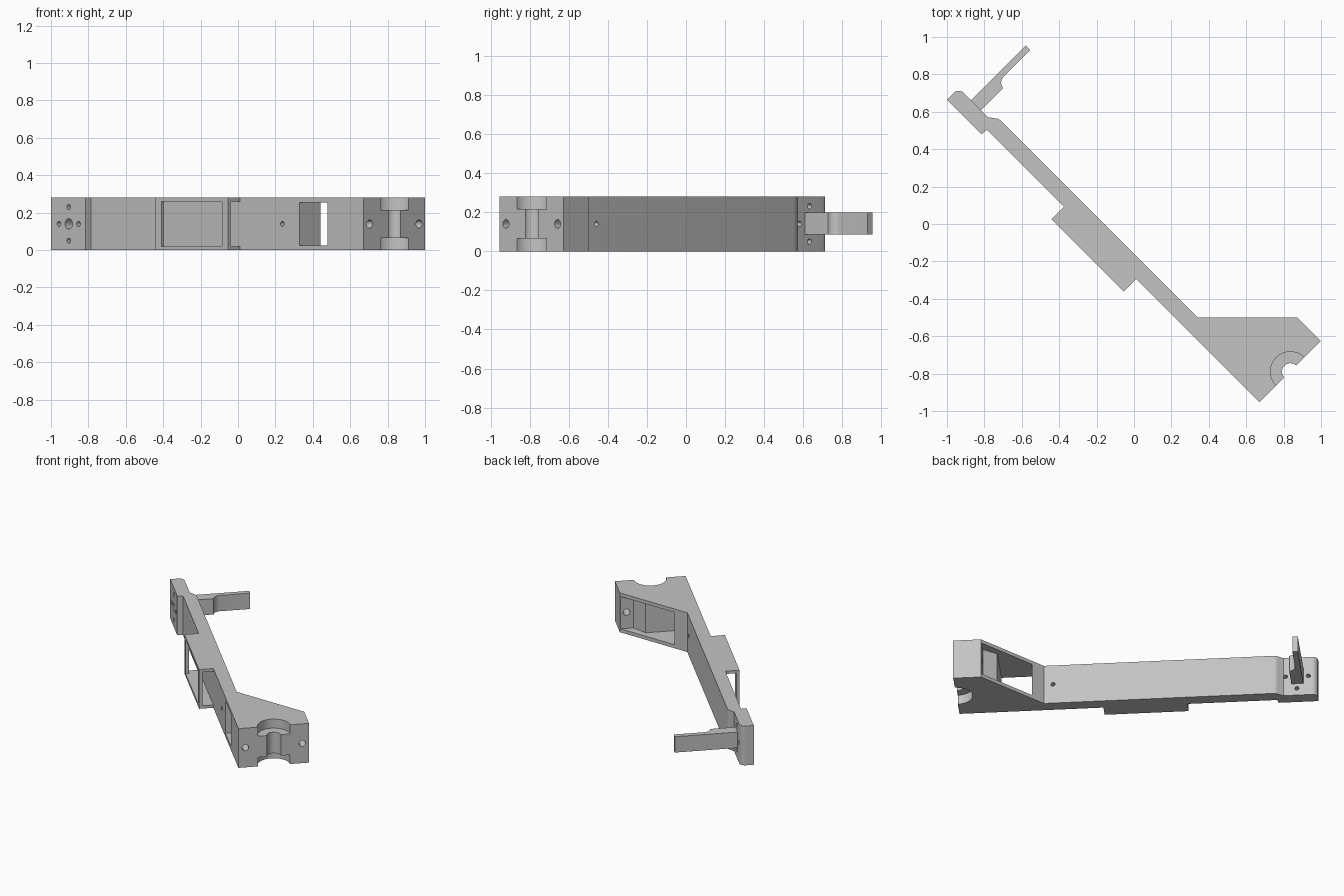
import bpy, bmesh, math
from mathutils import Matrix

if "Cube" in bpy.data.objects:
    bpy.data.objects.remove(bpy.data.objects["Cube"])

# The arm runs along u, its thickness along v; the whole thing is turned 45 degrees
TURN = Matrix.Rotation(-math.pi / 4, 4, 'Z')
H = 0.28

grey = bpy.data.materials.new("grey")
grey.diffuse_color = (0.55, 0.55, 0.55, 1)
grey.use_nodes = True
grey.node_tree.nodes["Principled BSDF"].inputs["Base Color"].default_value = grey.diffuse_color


def finish(bm, name):
    bmesh.ops.recalc_face_normals(bm, faces=bm.faces)
    bm.transform(TURN)
    mesh = bpy.data.meshes.new(name)
    bm.to_mesh(mesh)
    bm.free()
    mesh.materials.append(grey)
    ob = bpy.data.objects.new(name, mesh)
    bpy.context.collection.objects.link(ob)
    return ob


def prism(name, points, z0, z1):
    bm = bmesh.new()
    face = bm.faces.new([bm.verts.new((u, v, z0)) for u, v in points])
    ext = bmesh.ops.extrude_face_region(bm, geom=[face])
    top = [g for g in ext["geom"] if isinstance(g, bmesh.types.BMVert)]
    bmesh.ops.translate(bm, verts=top, vec=(0, 0, z1 - z0))
    return finish(bm, name)


def box(name, u0, u1, v0, v1, z0, z1):
    return prism(name, [(u0, v0), (u1, v0), (u1, v1), (u0, v1)], z0, z1)


def rod(name, centre, radius, length, axis, sides=24):
    bm = bmesh.new()
    turn = {'U': Matrix.Rotation(math.pi / 2, 4, 'Y'),
            'V': Matrix.Rotation(math.pi / 2, 4, 'X'), 'Z': Matrix()}[axis]
    bmesh.ops.create_cone(bm, cap_ends=True, segments=sides, radius1=radius,
                          radius2=radius, depth=length,
                          matrix=Matrix.Translation(centre) @ turn)
    return finish(bm, name)


def arc(cu, cv, r, a0, a1, n=6):
    return [(cu + r * math.cos(math.radians(a0 + (a1 - a0) * i / n)),
             cv + r * math.sin(math.radians(a0 + (a1 - a0) * i / n)))
            for i in range(n + 1)]


def carve(ob, cutters):
    bpy.context.view_layer.objects.active = ob
    for c in cutters:
        c.hide_render = True
        mod = ob.modifiers.new("cut", 'BOOLEAN')
        mod.operation, mod.solver, mod.object = 'DIFFERENCE', 'EXACT', c
        bpy.ops.object.modifier_apply(modifier=mod.name)
        bpy.data.objects.remove(c)


# Arm with the mounting plate at one end and the wide block at the other
outline = [(-1.177, -0.237), (-0.916, -0.237), (-0.912, -0.2),
           (1.149, -0.2), (1.149, 0.2635), (0.969, 0.2635), (0.594, -0.113)]
outline += arc(-0.895, -0.153, 0.04, 90, 135, 4)
outline += [(-0.955, -0.148)]
outline += arc(-1.14, -0.185, 0.037, 90, 180)
arm = prism("arm", outline, 0, H)

MID = 0.033          # middle of the block end
cuts = [
    # hollow in the block, stepped around the bearing notch
    prism("hollow", [(0.665, -0.3), (0.877, -0.3), (0.877, 0.11),
                     (0.965, 0.175), (0.965, 0.4), (0.665, 0.4)], 0.025, 0.255),
    # narrow half-round notch with wider recesses above and below
    rod("notch", (1.149, MID, H / 2), 0.045, 0.5, 'Z', 32),
    rod("upper_recess", (1.149, MID, 0.315), 0.106, 0.2, 'Z', 48),
    rod("lower_recess", (1.149, MID, -0.035), 0.106, 0.2, 'Z', 48),
    # small hole through the arm
    rod("arm_hole", (0.535, -0.15, H / 2), 0.014, 0.4, 'V', 16),
    # central hole of the mounting plate
    rod("shaft_hole", (-1.043, -0.19, H / 2), 0.028, 0.3, 'V'),
]
for side in (-1, 1):
    cuts.append(rod("end_screw", (1.02, MID + side * 0.187, H / 2), 0.022, 0.36, 'U'))
    cuts.append(rod("plate_screw", (-1.043 + side * 0.074, -0.19, H / 2), 0.014, 0.3, 'V', 16))
    cuts.append(rod("plate_screw", (-1.043, -0.19, H / 2 + side * 0.09), 0.014, 0.3, 'V', 16))
carve(arm, cuts)

# Open frame on the front of the arm, windowed on three sides
frame = box("open_frame", -0.329, 0.216, -0.293, -0.2, 0, H)
carve(frame, [box("window", -0.287, 0.173, -0.4, -0.1, 0.02, 0.26),
              box("passage", -0.5, 0.4, -0.272, -0.1, 0.02, 0.26)])

# Lever standing out from the back of the plate, thick at its root
lever = prism("lever", [(-1.085, -0.149), (-1.008, -0.149), (-1.008, 0.018)]
              + arc(-1.005, 0.064, 0.045, 265, 180, 6)
              + [(-1.05, 0.265), (-1.085, 0.265)], 0.085, 0.198)

# Smooth the round parts and keep the edges sharp
for ob in (arm, frame, lever):
    bpy.ops.object.select_all(action='DESELECT')
    ob.select_set(True)
    bpy.context.view_layer.objects.active = ob
    bpy.ops.object.shade_smooth_by_angle(angle=math.radians(30))
